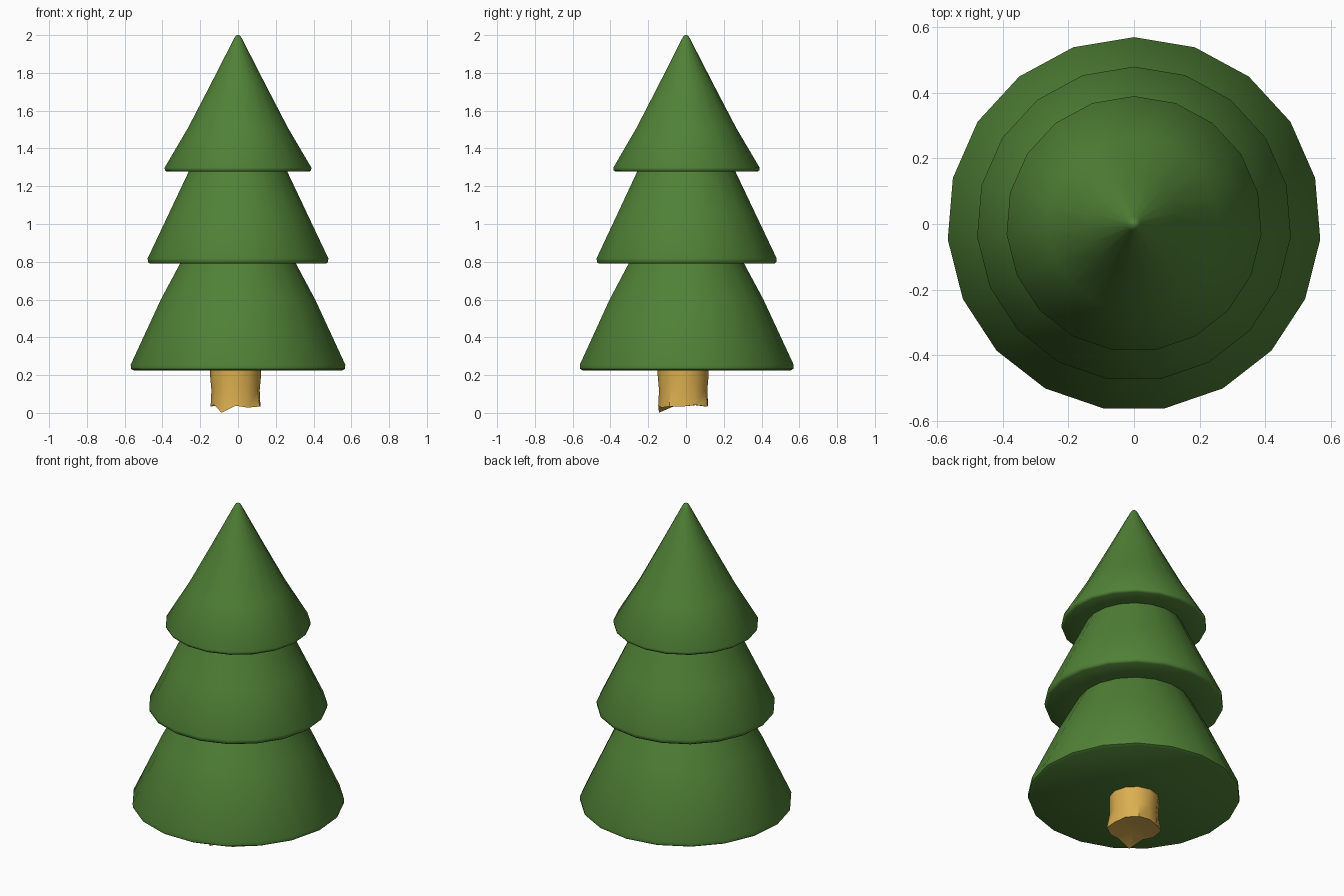
import bpy, bmesh, math

if "Cube" in bpy.data.objects:
    bpy.data.objects.remove(bpy.data.objects["Cube"])


def make_material(name, color):
    mat = bpy.data.materials.new(name)
    mat.diffuse_color = color
    mat.use_nodes = True
    mat.node_tree.nodes["Principled BSDF"].inputs["Base Color"].default_value = mat.diffuse_color
    return mat


def loft(name, rings, mat, angle):
    """Skin a list of equal-length point rings and cap both ends."""
    bm = bmesh.new()
    loops = [[bm.verts.new(p) for p in ring] for ring in rings]
    n = len(loops[0])
    for low, high in zip(loops, loops[1:]):
        for i in range(n):
            j = (i + 1) % n
            bm.faces.new((low[i], low[j], high[j], high[i]))
    bm.faces.new(loops[0][::-1])
    bm.faces.new(loops[-1])
    bmesh.ops.recalc_face_normals(bm, faces=bm.faces)
    mesh = bpy.data.meshes.new(name)
    bm.to_mesh(mesh)
    bm.free()
    mesh.materials.append(mat)
    obj = bpy.data.objects.new(name, mesh)
    bpy.context.collection.objects.link(obj)
    bpy.ops.object.select_all(action='DESELECT')
    obj.select_set(True)
    bpy.context.view_layer.objects.active = obj
    bpy.ops.object.shade_smooth_by_angle(angle=math.radians(angle))
    return obj


def circle(r, z, sides=19):
    angles = [math.pi / 2 + math.tau * i / sides for i in range(sides)]
    return [(r * math.cos(a), r * math.sin(a), z) for a in angles]


green = make_material("foliage_green", (0.08, 0.22, 0.037, 1))
wood = make_material("trunk_wood", (0.72, 0.43, 0.08, 1))

# Foliage: three flared tiers in one continuous turned profile
profile = [
    (0.555, 0.225), (0.568, 0.233), (0.570, 0.255), (0.41, 0.60), (0.308, 0.79),
    (0.468, 0.79), (0.478, 0.798), (0.480, 0.818), (0.365, 1.06), (0.262, 1.277),
    (0.378, 1.277), (0.388, 1.284), (0.390, 1.298), (0.265, 1.51), (0.145, 1.74),
    (0.022, 1.98), (0.014, 1.994), (0.004, 2.0),
]
loft("foliage", [circle(r, z) for r, z in profile], green, 50)

# Trunk: slightly waisted stump with a ragged lower end
SIDES = 12
ragged = [0, 0.008, 0, 0.006, 0, 0.008, 0, 0.01, -0.033, 0.004, -0.006, 0]


def trunk_ring(radius, z, rough):
    ring = []
    for i in range(SIDES):
        a = math.tau * i / SIDES
        r = radius + (0.012 * rough if i % 3 == 2 else -0.004 * rough)
        ring.append((-0.013 + r * math.cos(a), -0.015 + r * math.sin(a),
                     z + rough * ragged[i]))
    return ring


loft("trunk", [trunk_ring(0.05, 0.045, 0.0), trunk_ring(0.136, 0.034, 1.0),
               trunk_ring(0.129, 0.12, 0.3), trunk_ring(0.135, 0.20, 0.0),
               trunk_ring(0.135, 0.25, 0.0)], wood, 45)
